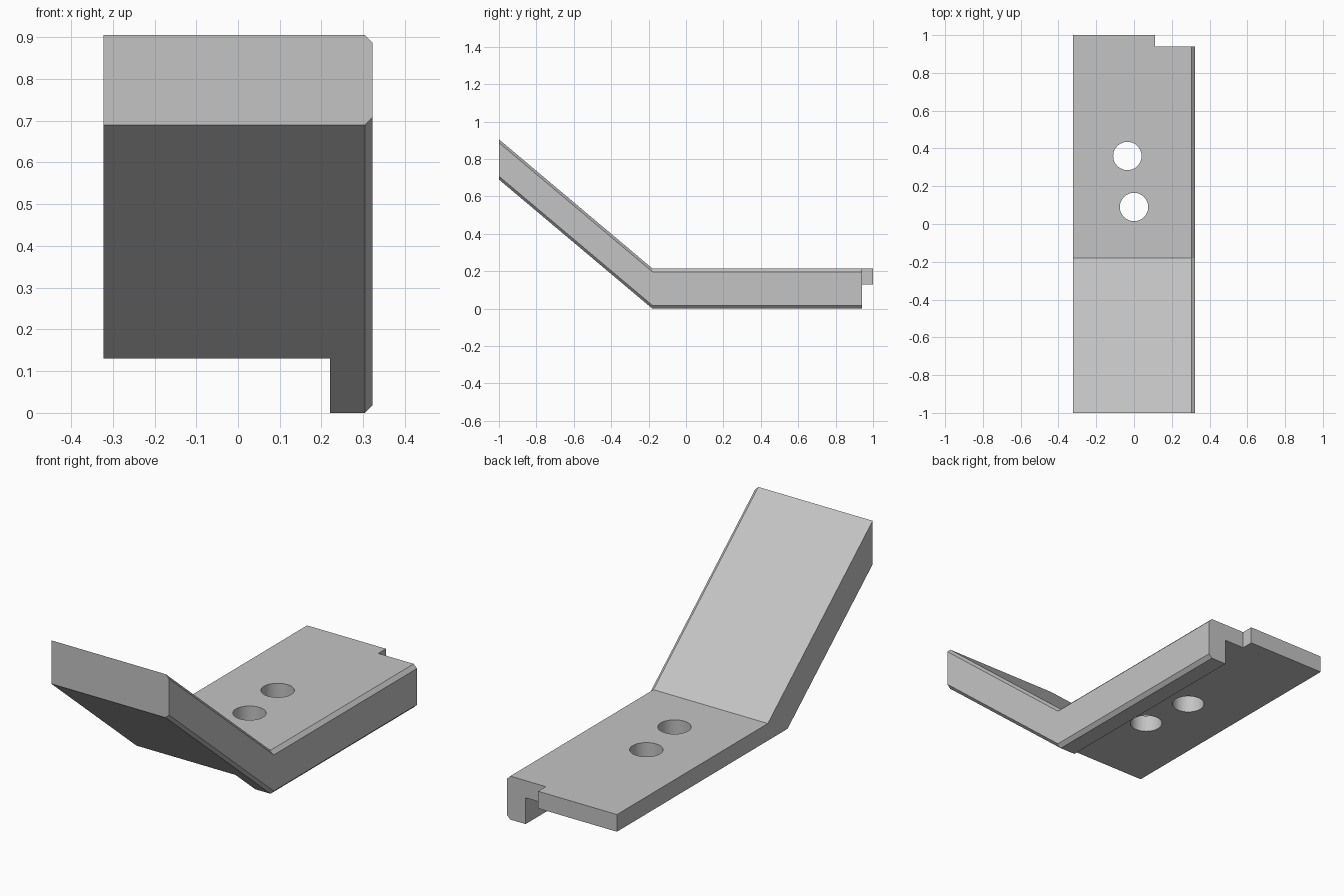
import bpy
import bmesh
import math

if "Cube" in bpy.data.objects:
    bpy.data.objects.remove(bpy.data.objects["Cube"], do_unlink=True)

HALF_W, THICK, CHAMFER = 0.322, 0.215, 0.018
BEND_Y, RISE = -0.18, 0.69

grey = bpy.data.materials.new("plain grey")
grey.use_nodes = True
grey.diffuse_color = (0.55, 0.55, 0.55, 1)
grey.node_tree.nodes["Principled BSDF"].inputs["Base Color"].default_value = grey.diffuse_color


def make_object(name, bm):
    bmesh.ops.recalc_face_normals(bm, faces=bm.faces)
    mesh = bpy.data.meshes.new(name)
    bm.to_mesh(mesh)
    bm.free()
    mesh.materials.append(grey)
    obj = bpy.data.objects.new(name, mesh)
    bpy.context.collection.objects.link(obj)
    return obj


def box(name, low, high):
    bm = bmesh.new()
    bmesh.ops.create_cube(bm, size=1)
    for v in bm.verts:
        v.co = [a + (b - a) * (c + 0.5) for a, b, c in zip(low, high, v.co)]
    return make_object(name, bm)


def hole(name, x, y, radius=0.075):
    bm = bmesh.new()
    bmesh.ops.create_cone(bm, cap_ends=True, segments=64,
                          radius1=radius, radius2=radius, depth=1)
    bmesh.ops.translate(bm, verts=bm.verts, vec=(x, y, 0.2))
    return make_object(name, bm)


# Bent bar: a section chamfered on one side, swept along y and raised at the front
section = [(-HALF_W, 0), (HALF_W - CHAMFER, 0), (HALF_W, CHAMFER),
           (HALF_W, THICK - CHAMFER), (HALF_W - CHAMFER, THICK), (-HALF_W, THICK)]
bm = bmesh.new()
rings = [[bm.verts.new((x, y, z + lift)) for x, z in section]
         for y, lift in ((-1, RISE), (BEND_Y, 0), (1, 0))]
for a, b in zip(rings, rings[1:]):
    for i in range(len(section)):
        j = (i + 1) % len(section)
        bm.faces.new((a[i], a[j], b[j], b[i]))
bm.faces.new(rings[0])
bm.faces.new(rings[-1])
bracket = make_object("bent_bracket", bm)

# Underside relief leaving the side lip, rear corner notch, two round holes
cutters = [
    box("underside_cutter", (-1, -2, -1), (0.22, 2, 0.13)),
    box("notch_cutter", (0.11, 0.94, -1), (1, 2, 1)),
    hole("rear_hole_cutter", -0.035, 0.36),
    hole("front_hole_cutter", 0, 0.09),
]
bpy.ops.object.select_all(action="DESELECT")
bpy.context.view_layer.objects.active = bracket
bracket.select_set(True)
for cutter in cutters:
    mod = bracket.modifiers.new(cutter.name, "BOOLEAN")
    mod.operation, mod.solver, mod.object = "DIFFERENCE", "EXACT", cutter
    bpy.ops.object.modifier_apply(modifier=mod.name)
    bpy.data.objects.remove(cutter, do_unlink=True)

# Smooth hole walls, crisp edges elsewhere
bpy.ops.object.shade_smooth_by_angle(angle=math.radians(20))
